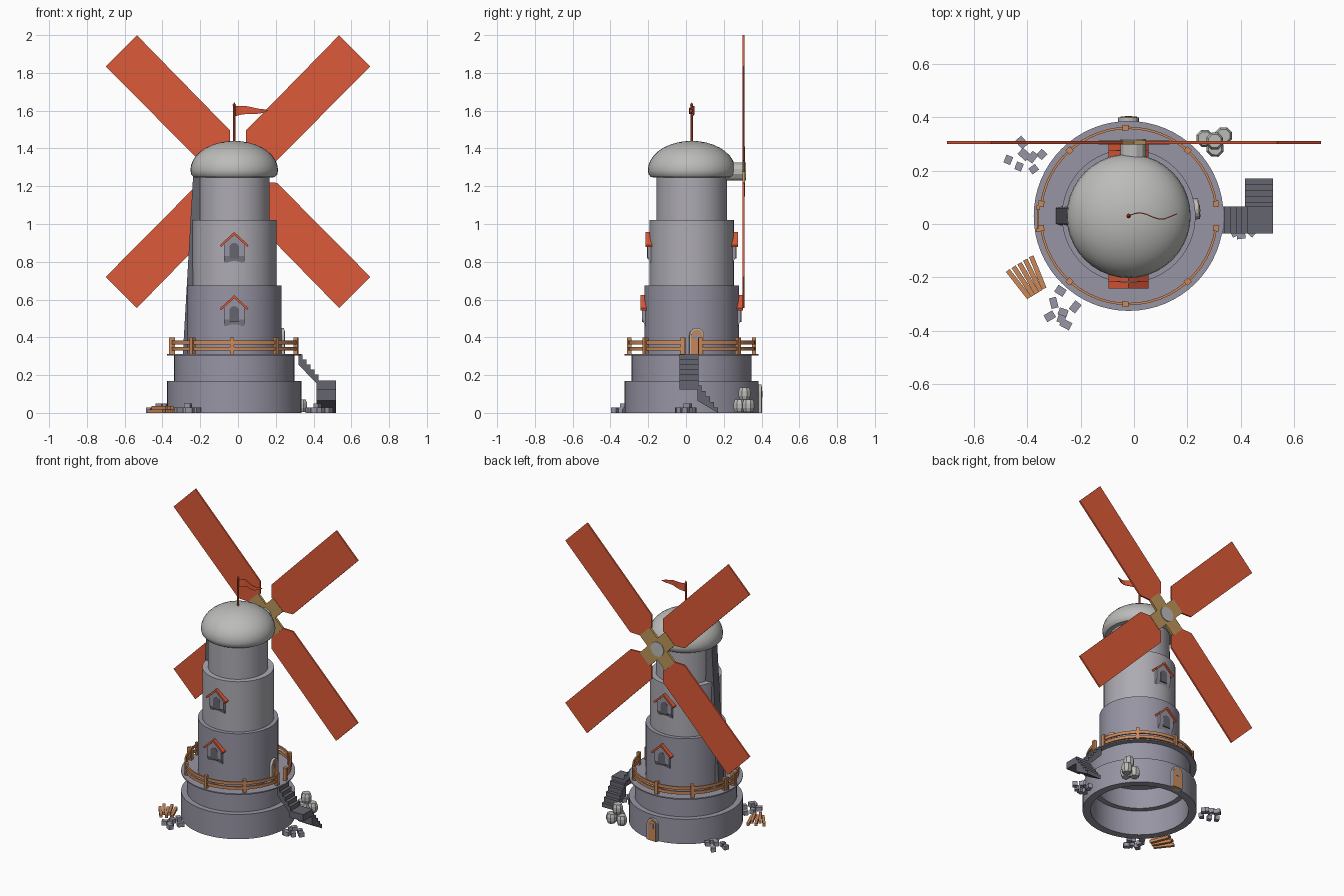
import bpy, bmesh, math, random
from mathutils import Matrix, Vector

if "Cube" in bpy.data.objects:
    bpy.data.objects.remove(bpy.data.objects["Cube"])

random.seed(4)
CX, CY = -0.02, 0.03          # tower axis
HUB_Z = 1.2775


def mat(name, r, g, b):
    m = bpy.data.materials.new(name)
    m.diffuse_color = (r, g, b, 1)
    m.use_nodes = True
    m.node_tree.nodes["Principled BSDF"].inputs["Base Color"].default_value = m.diffuse_color
    return m


STONE = mat("stone", .31, .30, .37)
PALE = mat("pale_stone", .42, .41, .45)
DARK = mat("dark_stone", .13, .13, .16)
RED = mat("red_cloth", .72, .10, .04)
WOOD = mat("wood", .60, .25, .10)
TAN = mat("tan_wood", .50, .30, .10)
CAP = mat("pale_grey", .50, .50, .49)


def finish(name, bm, m, smooth=False):
    bmesh.ops.remove_doubles(bm, verts=bm.verts, dist=1e-5)
    bmesh.ops.recalc_face_normals(bm, faces=bm.faces)
    me = bpy.data.meshes.new(name)
    bm.to_mesh(me)
    bm.free()
    ob = bpy.data.objects.new(name, me)
    bpy.context.collection.objects.link(ob)
    me.materials.append(m)
    if smooth:
        bpy.ops.object.select_all(action='DESELECT')
        ob.select_set(True)
        bpy.context.view_layer.objects.active = ob
        bpy.ops.object.shade_smooth_by_angle(angle=math.radians(35))
    return ob


def prism(name, pts, y0, y1, m, mx=Matrix()):
    """Extrude an x-z outline from y0 to y1."""
    bm = bmesh.new()
    a = [bm.verts.new(mx @ Vector((x, y0, z))) for x, z in pts]
    b = [bm.verts.new(mx @ Vector((x, y1, z))) for x, z in pts]
    bm.faces.new(a)
    bm.faces.new(b)
    for i in range(len(pts)):
        j = (i + 1) % len(pts)
        bm.faces.new((a[i], a[j], b[j], b[i]))
    return finish(name, bm, m)


def box(name, x0, x1, y0, y1, z0, z1, m, mx=Matrix()):
    return prism(name, [(x0, z0), (x1, z0), (x1, z1), (x0, z1)], y0, y1, m, mx)


def revolve(name, prof, m, a0=0, a1=360, steps=64, at=(CX, CY), smooth=True):
    """Turn a closed r-z profile about a vertical axis."""
    bm = bmesh.new()
    full = a1 - a0 >= 360
    rings = []
    for i in range(steps if full else steps + 1):
        t = math.radians(a0 + (a1 - a0) * i / steps)
        rings.append([bm.verts.new((at[0] + r * math.cos(t), at[1] + r * math.sin(t), z)) for r, z in prof])
    n = len(prof)
    for i in range(steps):
        p, q = rings[i], rings[(i + 1) % len(rings)]
        for k in range(n):
            l = (k + 1) % n
            if prof[k][0] + prof[l][0] > 1e-6:
                bm.faces.new((p[k], p[l], q[l], q[k]))
    if not full:
        bm.faces.new(rings[0])
        bm.faces.new(rings[-1])
    return finish(name, bm, m, smooth)


def around(deg, r):
    """Frame on the tower wall; 0 faces -y, 90 faces +x."""
    return Matrix.Translation((CX, CY, 0)) @ Matrix.Rotation(math.radians(deg), 4, 'Z') @ Matrix.Translation((0, -r, 0))


def arch(w, z0, z1, n=8):
    """Round-topped outline of half width w."""
    return [(-w, z0), (w, z0)] + [(w * math.cos(math.pi * i / n), z1 - w + w * math.sin(math.pi * i / n)) for i in range(n + 1)]


# tower tiers, each a hollow drum
for name, r, ri, z0, z1, m in [("base_tier", .355, .305, 0, .17, STONE), ("second_tier", .318, .27, .17, .307, STONE),
                               ("platform", .355, .2, .304, .312, STONE), ("third_tier", .25, .2, .31, .675, STONE),
                               ("fourth_tier", .223, .175, .675, 1.02, PALE), ("top_tier", .187, .14, 1.02, 1.25, PALE)]:
    revolve(name, [(ri, z0), (r, z0), (r, z1), (ri, z1)], m)

# domed cap
dome = [(0, 1.25), (.17, 1.245), (.215, 1.248), (.228, 1.262), (.232, 1.285)]
dome += [(.232 * math.cos(math.radians(t)), 1.285 + .155 * math.sin(math.radians(t))) for t in range(10, 90, 10)] + [(0, 1.44)]
revolve("dome_cap", dome, CAP, steps=40)

# flag on its pole
revolve("flag_pole", [(0, 1.43), (.006, 1.43), (.006, 1.625), (.009, 1.63), (0, 1.645)], RED, steps=8)
bm = bmesh.new()
rows = []
for i in range(9):
    t = i / 8
    y = CY + .012 * math.sin(t * 7)
    zc, h = 1.596 + .008 * t + .005 * math.sin(t * 6), .026 * (1 - t) ** .6 + .001
    rows.append([bm.verts.new((CX + .18 * t, y + d, zc + s * h)) for d, s in ((-.002, -1), (.002, -1), (.002, 1), (-.002, 1))])
for p, q in zip(rows, rows[1:]):
    for k in range(4):
        bm.faces.new((p[k], p[(k + 1) % 4], q[(k + 1) % 4], q[k]))
bm.faces.new(rows[0])
bm.faces.new(rows[-1])
finish("flag", bm, RED)

# sails and hub, mirrored in x and z
k = math.sqrt(.5)
sail = [(.889, .132), (.185, .124), (.125, .064), (.125, -.045), (.188, -.104), (.889, -.101)]
for sx in (1, -1):
    for sz in (1, -1):
        prism("sail", [(sx * k * (s - p), HUB_Z + sz * k * (s + p)) for s, p in sail], .300, .311, RED)
for a in (45, -45):
    mx = Matrix.Translation((0, 0, HUB_Z)) @ Matrix.Rotation(math.radians(a), 4, 'Y')
    box("hub_arm", -.135, .135, .298, .313, -.052, .052, TAN, mx)
box("hub_plate", -.07, .07, .299, .3125, HUB_Z - .07, HUB_Z + .07, TAN)
prism("hub_shaft", [(-.003 + .05 * math.cos(math.pi * (i + .5) / 6), HUB_Z + .05 * math.sin(math.pi * (i + .5) / 6)) for i in range(12)],
      .17, .318, CAP)

# gabled windows, front and back on two tiers
for deg in (0, 180):
    for r, z in ((.25, .46), (.223, .795)):
        mx = around(deg, r)
        prism("window_frame", [(-.055, z + .035), (.055, z + .035), (.055, z + .105), (0, z + .15), (-.055, z + .105)], -.012, .03, STONE, mx)
        mr = mx @ Matrix.Rotation(math.radians(90), 4, 'Z')
        prism("window_corbel", [(-.012, z + .035), (.03, z + .035), (.03, z), (.004, z)], -.055, .055, STONE, mr)
        prism("window_opening", arch(.026, z + .022, z + .105), -.0135, .02, DARK, mx)
        for s in (1, -1):
            prism("window_roof", [(0, z + .147), (s * .07, z + .083), (s * .075, z + .094), (0, z + .163)], -.022, .035, RED, mx)

# arched doors: upper one at the stair, lower one at the back
for mx, z, h in ((around(96, .25), .31, .14), (around(180, .355), .0, .15)):
    prism("door_frame", arch(.039, z, z + h), -.014, .03, CAP, mx)
    prism("door_leaf", arch(.031, z, z + h - .009), -.017, .02, WOOD, mx)
    box("door_pane", -.013, .013, -.019, 0, z + h * .55, z + h * .77, STONE, mx)

# leaning dark chute on the left wall
bm = bmesh.new()
lo = [bm.verts.new(v) for v in ((-.292, .0, .31), (-.2, -.025, .31), (-.2, .085, .31), (-.292, .06, .31))]
hi = [bm.verts.new(v) for v in ((-.238, .0, 1.25), (-.17, -.02, 1.25), (-.17, .08, 1.25), (-.238, .06, 1.25))]
bm.faces.new(lo)
bm.faces.new(hi)
for i in range(4):
    j = (i + 1) % 4
    bm.faces.new((lo[i], lo[j], hi[j], hi[i]))
finish("wall_chute", bm, DARK)

# balcony railing: two half rings with posts, and a gate on the left
for a0 in (8, 188):
    for z in (.33, .362):
        revolve("rail", [(.325, z), (.334, z), (.334, z + .02), (.325, z + .02)], WOOD, a0, a0 + 164, 24)
for deg in (8, 48, 92, 132, 172, 188, 228, 268, 312, 352):
    box("rail_post", -.011, .011, -.011, .011, .308, .398, WOOD, around(deg + 90, .33))
for z in (.335, .367):
    box("gate_rail", -.363, -.355, -.03, .068, z, z + .018, WOOD)
for y in (-.03, .055):
    box("gate_post", -.366, -.352, y, y + .014, .308, .398, WOOD)


# stair: one flight outward, a landing, one flight toward the back
def flight(n, run, z_top, z_low, thick):
    dz, top = (z_top - z_low) / n, []
    for i in range(n):
        top += [(run * i / n, z_top - dz * i), (run * (i + 1) / n, z_top - dz * i)]
    return top + [(run, max(z_low - thick + dz, 0)), (0, z_top - thick)]


prism("upper_stair", flight(5, .105, .31, .175, .055), -.035, .065, DARK, Matrix.Translation((.32, 0, 0)))
box("stair_landing", .415, .52, -.035, .065, .125, .172, DARK)
turn = Matrix.Translation((.52, .06, 0)) @ Matrix.Rotation(math.radians(90), 4, 'Z')
prism("lower_stair", flight(5, .11, .145, .0, .08), 0, .105, DARK, turn)

# barrels
barrel = [(0, 0), (.026, 0), (.034, .02), (.034, .045), (.026, .065), (0, .065)]
for x, y, z in ((.265, .32, .005), (.303, .283, .005), (.335, .33, .005), (.302, .31, .07)):
    revolve("barrel", [(r, h + z) for r, h in barrel], CAP, 22, 382, 8, (x, y), False)

# scattered rubble blocks
spots = [(-.47, .24, 0), (-.43, .215, 0), (-.42, .305, 0), (-.345, .26, 0), (-.375, .205, 0), (-.41, .26, .02), (-.38, .25, .02),
         (-.275, -.25, 0), (-.30, -.295, 0), (-.315, -.345, 0), (-.265, -.33, .02), (-.22, -.31, 0), (-.255, -.375, 0), (-.27, -.35, 0),
         (.38, -.03, 0), (.40, -.04, 0), (.44, -.03, 0), (.42, .01, .02), (.39, .03, 0), (.45, .03, 0), (.48, .0, 0)]
for x, y, z in spots:
    w, d = random.uniform(.014, .021), random.uniform(.013, .016)
    mx = Matrix.Translation((x, y, z)) @ Matrix.Rotation(random.uniform(0, 3), 4, 'Z')
    box("rubble_block", -w, w, -d, d, 0, .029, STONE, mx)

# stacked planks
for i in range(5):
    mx = Matrix.Translation((-.432 + .018 * i, -.225 + .011 * i, .018 * (i % 2))) @ Matrix.Rotation(math.radians(-52 - 4 * i), 4, 'Z')
    box("plank", -.065, .065, -.009, .009, 0, .018, WOOD, mx)
